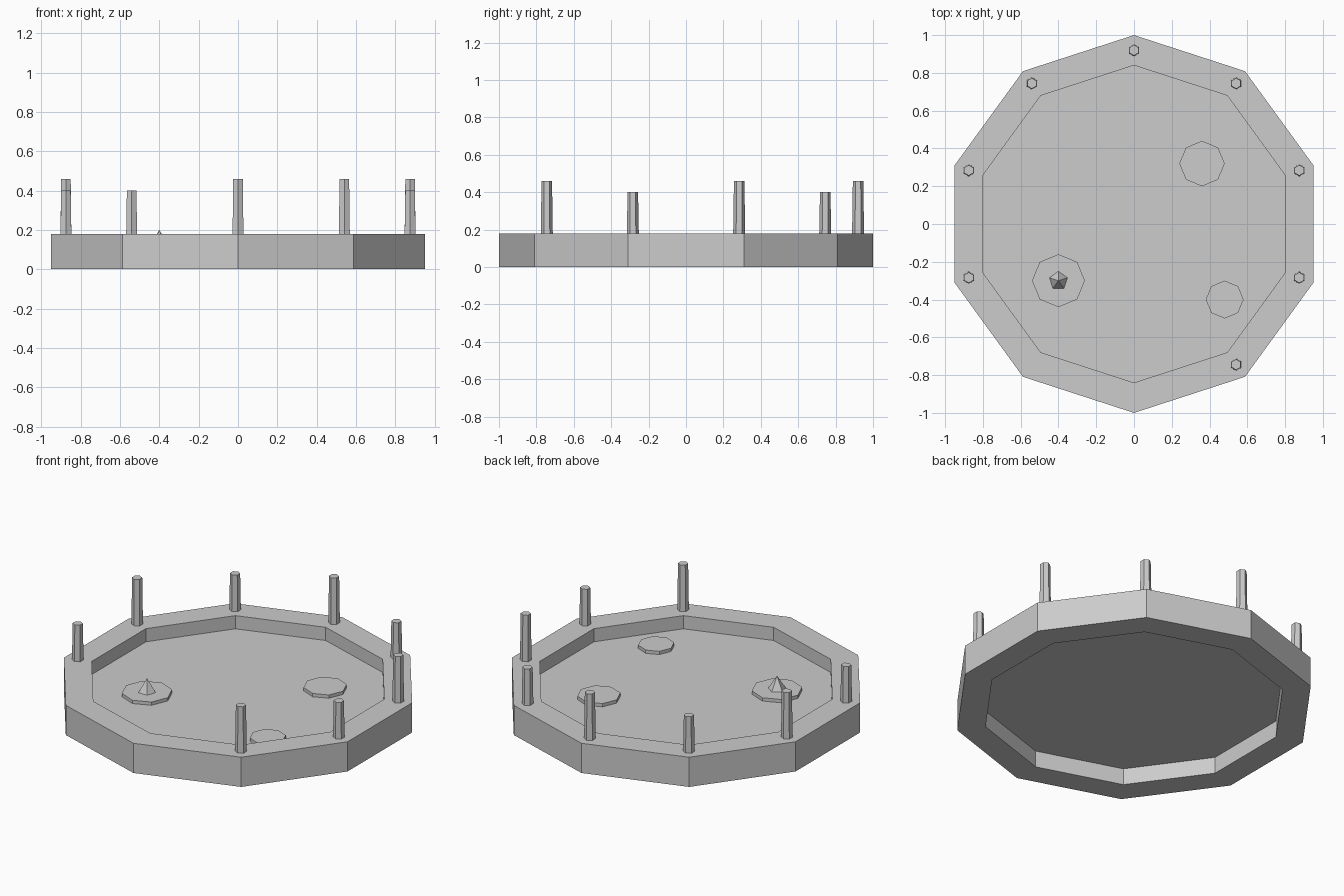
import bpy, bmesh, math

if "Cube" in bpy.data.objects:
    bpy.data.objects.remove(bpy.data.objects["Cube"])

# One flat grey for the whole model
grey = bpy.data.materials.new("light_grey")
grey.diffuse_color = (0.604, 0.604, 0.604, 1.0)
grey.use_nodes = True
grey.node_tree.nodes["Principled BSDF"].inputs["Base Color"].default_value = grey.diffuse_color


def circle(sides, r, z, x=0.0, y=0.0):
    """Points of a polygon whose first corner points to +y."""
    return [(x - r * math.sin(2 * math.pi * i / sides),
             y + r * math.cos(2 * math.pi * i / sides), z) for i in range(sides)]


def build(name, bm):
    bmesh.ops.recalc_face_normals(bm, faces=bm.faces)
    mesh = bpy.data.meshes.new(name)
    bm.to_mesh(mesh)
    bm.free()
    mesh.materials.append(grey)
    obj = bpy.data.objects.new(name, mesh)
    bpy.context.collection.objects.link(obj)
    return obj


def prism(name, sides, x, y, z0, z1, r0, r1):
    """Closed tapered prism, or a pyramid when r1 is zero."""
    bm = bmesh.new()
    low = [bm.verts.new(p) for p in circle(sides, r0, z0, x, y)]
    bm.faces.new(low)
    if r1 > 0:
        top = [bm.verts.new(p) for p in circle(sides, r1, z1, x, y)]
        bm.faces.new(top)
    else:
        tip = bm.verts.new((x, y, z1))
    for i in range(sides):
        j = (i + 1) % sides
        if r1 > 0:
            bm.faces.new((low[i], low[j], top[j], top[i]))
        else:
            bm.faces.new((low[i], low[j], tip))
    return build(name, bm)


# Ten-sided rim: a rectangular section swept round
bm = bmesh.new()
section = [(1.0, 0.0), (1.0, 0.18), (0.84, 0.18), (0.84, 0.0)]
loops = [[bm.verts.new(p) for p in circle(10, r, z)] for r, z in section]
for a in range(4):
    l0, l1 = loops[a], loops[(a + 1) % 4]
    for i in range(10):
        j = (i + 1) % 10
        bm.faces.new((l0[i], l0[j], l1[j], l1[i]))
build("pond_rim", bm)

# Water sheet inside the rim
bm = bmesh.new()
bm.faces.new([bm.verts.new(p) for p in circle(10, 0.84, 0.10)])
build("water", bm)

# Posts on eight of the ten corners, alternating tall and short
for k in range(-3, 5):
    a = math.radians(90 + 36 * k)
    if k == 4:          # front left corners stay open
        continue
    top = 0.46 if k % 2 == 0 else 0.40
    prism("post_%d" % (k + 4), 6, 0.92 * math.cos(a), 0.92 * math.sin(a),
          0.18, top, 0.032, 0.028)
# Last post of the run, on the front right corner
a = math.radians(-54)
prism("post_8", 6, 0.92 * math.cos(a), 0.92 * math.sin(a), 0.18, 0.46, 0.032, 0.028)

# Lily pads and the bud
for n, (x, y, r) in enumerate([(-0.40, -0.30, 0.14), (0.36, 0.32, 0.12), (0.48, -0.40, 0.10)]):
    prism("lily_pad_%d" % (n + 1), 8, x, y, 0.10, 0.12, r, r)
prism("lily_bud", 5, -0.40, -0.30, 0.12, 0.20, 0.05, 0.0)
